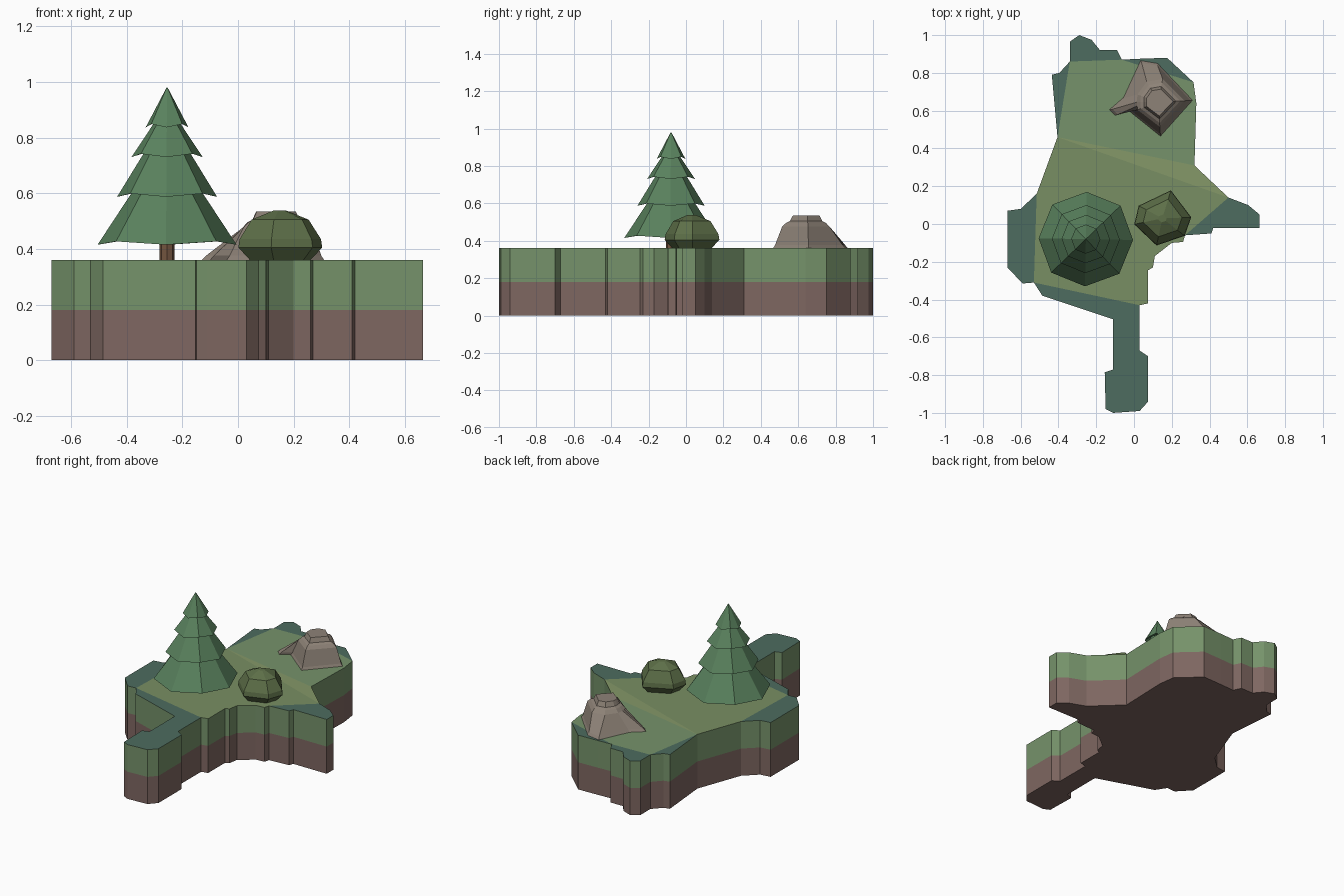
import bpy, bmesh, math

if "Cube" in bpy.data.objects:
    bpy.data.objects.remove(bpy.data.objects["Cube"])


def material(name, r, g, b):
    m = bpy.data.materials.new(name)
    m.diffuse_color = (r, g, b, 1)
    m.use_nodes = True
    m.node_tree.nodes["Principled BSDF"].inputs["Base Color"].default_value = m.diffuse_color
    return m


GRASS = material("grass", .18, .29, .145)
MEADOW = material("meadow", .19, .275, .125)
LIGHT = material("light_grass", .235, .315, .14)
SHORE = material("shore_grass", .075, .15, .115)
SOIL = material("soil", .21, .135, .12)
PINE = material("pine", .10, .22, .11)
BARK = material("bark", .17, .09, .05)
LEAF = material("leaf", .11, .16, .065)
STONE = material("stone", .27, .225, .185)
TOP = .36


def finish(name, bm, mats):
    bmesh.ops.recalc_face_normals(bm, faces=bm.faces)
    me = bpy.data.meshes.new(name)
    bm.to_mesh(me)
    bm.free()
    for m in mats:
        me.materials.append(m)
    ob = bpy.data.objects.new(name, me)
    bpy.context.collection.objects.link(ob)
    return ob


def add_ring(bm, pts):
    return [bm.verts.new(p) for p in pts]


def bridge(bm, a, b, mat=0):
    n = len(a)
    for i in range(n):
        j = (i + 1) % n
        bm.faces.new((a[i], a[j], b[j], b[i])).material_index = mat


def loft(name, rings, mat):
    bm = bmesh.new()
    vs = [add_ring(bm, r) for r in rings]
    for a, b in zip(vs, vs[1:]):
        bridge(bm, a, b)
    bm.faces.new(vs[0])
    bm.faces.new(vs[-1])
    return finish(name, bm, [mat])


def polar(c, radii, angles, z):
    return [(c[0] + r * math.cos(math.radians(a)),
             c[1] + r * math.sin(math.radians(a)), z) for r, a in zip(radii, angles)]


# Island: one outline extruded through soil and grass bands
outline = [
    (-.34, .965), (-.29, 1), (-.225, .975), (-.18, .92), (-.09, .92), (-.065, .87),
    (.035, .875), (.175, .88), (.315, .75), (.33, .64), (.32, .31), (.5, .14),
    (.605, .1), (.665, .05), (.665, -.02), (.42, -.02), (.41, -.05), (.27, -.06),
    (.26, -.095), (.2, -.1), (.11, -.17), (.1, -.23), (.075, -.245), (.075, -.42),
    (.03, -.43), (.03, -.67), (.075, -.7), (.075, -.94), (.03, -.99), (-.11, -1),
    (-.15, -.98), (-.155, -.785), (-.11, -.77), (-.11, -.505), (-.485, -.38),
    (-.53, -.31), (-.59, -.315), (-.67, -.23), (-.67, .07), (-.6, .08),
    (-.515, .16), (-.405, .46), (-.435, .79), (-.395, .8), (-.34, .86)]
bm = bmesh.new()
low, mid, top = [add_ring(bm, [(x, y, z) for x, y in outline]) for z in (0, .18, TOP)]
bridge(bm, low, mid, 0)
bridge(bm, mid, top, 1)
bm.faces.new(low)
# Top surface split into shore corners and grass patches
patches = [
    ([41, 42, 43, 44], 2), ([44, *range(0, 6)], 2), (range(5, 9), 2),
    (range(11, 18), 2), (range(24, 36), 2), (range(35, 41), 2),
    ([41, 44, 5, 8, 9, 10], 1), ([41, 10, 11], 3),
    ([41, 11, *range(17, 25), 35, 40], 4)]
for ids, m in patches:
    bm.faces.new([top[i] for i in ids]).material_index = m
bmesh.ops.triangulate(bm, faces=[f for f in bm.faces if len(f.verts) > 4])
finish("island", bm, [SOIL, GRASS, SHORE, LIGHT, MEADOW])

# Pine tree: trunk and four octagonal tiers with drooping tips
tree = (-.255, -.08)
oct_angles = [i * 45 - 1 for i in range(8)]
loft("trunk", [polar(tree, [.027] * 8, oct_angles, z) for z in (TOP, .47)], BARK)
tiers = [(.25, .415, .125, .605), (.18, .587, .08, .75),
         (.128, .73, .042, .86), (.077, .837, .002, .98)]
for k, (r0, z0, r1, z1) in enumerate(tiers):
    lip = []
    for i, (x, y, z) in enumerate(polar(tree, [r0 * (1 + .02 * (i % 2)) for i in range(8)],
                                        oct_angles, z0)):
        lip.append((x, y, z + (.012 if i % 2 else 0)))
    under = polar(tree, [r0 * .62] * 8, oct_angles, z0 + .03)
    loft(f"pine_tier_{k + 1}", [under, lip, polar(tree, [r1] * 8, oct_angles, z1)], PINE)

# Bush: six-sided faceted dome
bush = (.15, .03)
bush_angles = [73, 2, -38, -102, -168, -208]
base_r = [.155, .153, .15, .147, .152, .142]
bush_rings = [(.72, TOP), (1, .405), (.97, .435), (.68, .505), (.15, .538)]
loft("bush", [polar(bush, [r * s for r in base_r], bush_angles, z)
              for s, z in bush_rings], LEAF)

# Rock: wide base with a low ledge on the left, stepped up to a flat cap
foot = [(.035, .865), (.125, .85), (.31, .655), (.14, .465),
        (-.04, .61), (-.1, .575), (-.13, .605), (-.055, .67)]
peak = (.13, .645)
rock_angles = [120, 80, 3, -87, -160, -170, -180, -200]
rings = [[(x, y, TOP) for x, y in foot],
         [(peak[0] + (x - peak[0]) * .94, peak[1] + (y - peak[1]) * .94, .376)
          for x, y in foot]]
shape = [1, 1, 1.1, 1.05, .95, .92, .92, .95]
for s, z in ((.125, .475), (.105, .495), (.085, .505), (.07, .535)):
    rings.append(polar(peak, [s * r for r in shape], rock_angles, z))
loft("rock", rings, STONE)
